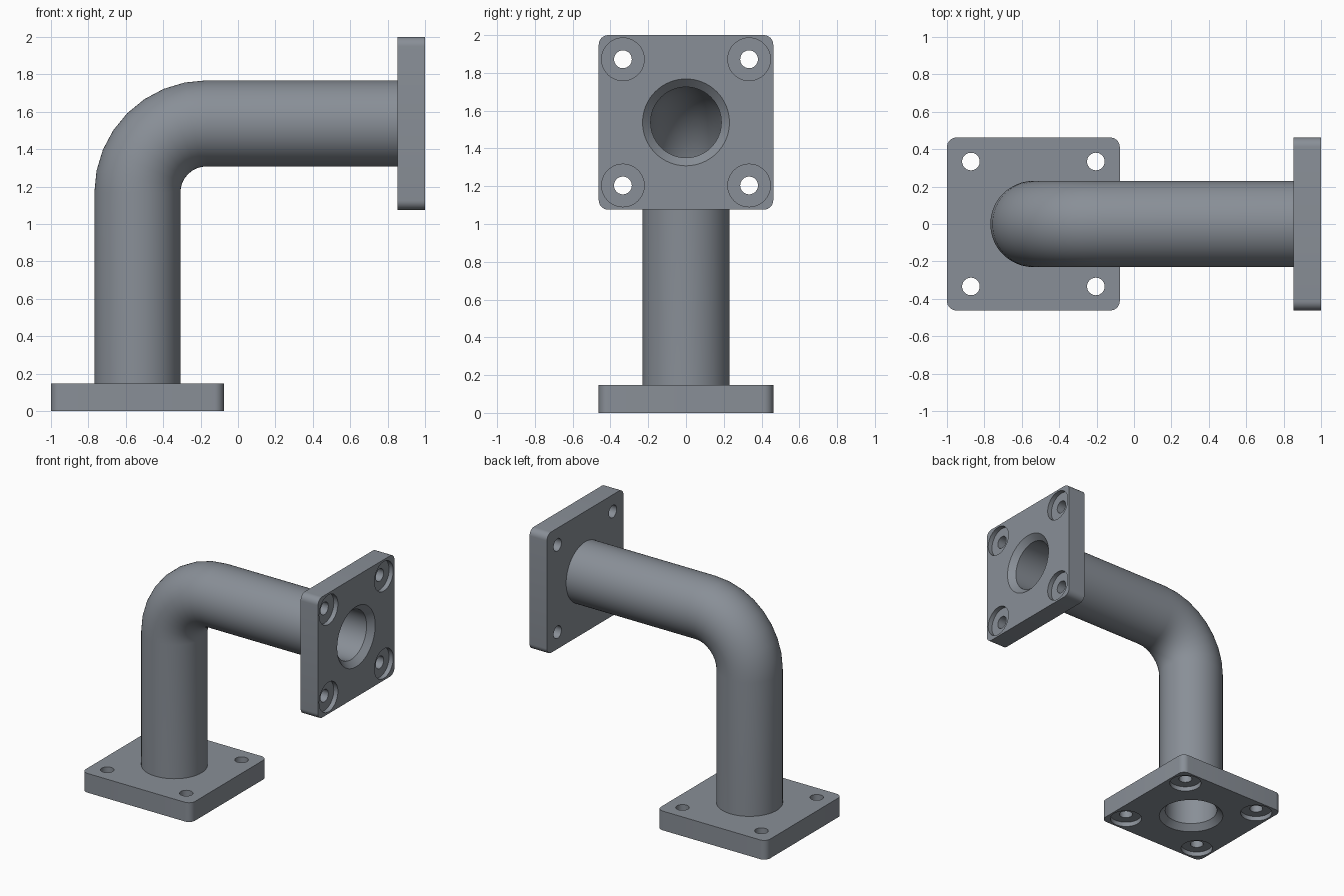
import bpy, bmesh
from math import sin, cos, pi, radians
from mathutils import Vector

if "Cube" in bpy.data.objects:
    bpy.data.objects.remove(bpy.data.objects["Cube"])

HALF, THICK, CORNER = 0.462, 0.147, 0.05     # square flange
R_OUT, R_IN, R_BEND = 0.23, 0.187, 0.37      # pipe
CX, CZ = -0.538, 1.538                       # pipe centre lines
SEG = 64

steel = bpy.data.materials.new("dark_steel")
steel.diffuse_color = (0.25, 0.275, 0.31, 1)
steel.use_nodes = True
steel.node_tree.nodes["Principled BSDF"].inputs["Base Color"].default_value = steel.diffuse_color


def make_object(name, bm):
    bmesh.ops.recalc_face_normals(bm, faces=bm.faces)
    mesh = bpy.data.meshes.new(name)
    bm.to_mesh(mesh)
    bm.free()
    mesh.materials.append(steel)
    obj = bpy.data.objects.new(name, mesh)
    bpy.context.collection.objects.link(obj)
    return obj


def bridge(bm, a, b):
    n = len(a)
    for i in range(n):
        j = (i + 1) % n
        bm.faces.new((a[i], a[j], b[j], b[i]))


def add_lathe(bm, profile, x=0, y=0, seg=SEG):
    """Capped solid of revolution about a vertical axis."""
    rings = [[bm.verts.new((x + r * cos(2 * pi * i / seg), y + r * sin(2 * pi * i / seg), z))
              for i in range(seg)] for r, z in profile]
    for a, b in zip(rings, rings[1:]):
        bridge(bm, a, b)
    bm.faces.new(rings[0])
    bm.faces.new(rings[-1])


def shade(obj):
    bpy.ops.object.select_all(action='DESELECT')
    obj.select_set(True)
    bpy.context.view_layer.objects.active = obj
    bpy.ops.object.shade_smooth_by_angle(angle=radians(30))


# Flange plate: rounded square, mating face at local z = 0
bm = bmesh.new()
outline = []
for q in range(4):
    for k in range(9):
        a = q * pi / 2 + k * pi / 16
        c = q * pi / 2 + pi / 4
        d = (HALF - CORNER) * 2 ** 0.5
        outline.append((d * cos(c) + CORNER * cos(a), d * sin(c) + CORNER * sin(a)))
low = [bm.verts.new((x, y, 0)) for x, y in outline]
high = [bm.verts.new((x, y, THICK)) for x, y in outline]
bridge(bm, low, high)
bm.faces.new(low)
bm.faces.new(high)
base_flange = make_object("base_flange", bm)

# Cutter: chamfered bore and four counterbored bolt holes
bm = bmesh.new()
add_lathe(bm, [(R_IN + 0.086, -0.043), (R_IN, 0.043), (R_IN, 0.3)])
for sx in (-1, 1):
    for sy in (-1, 1):
        add_lathe(bm, [(0.113, -0.1), (0.113, 0.035), (0.047, 0.035), (0.047, 0.3)],
                  sx * 0.334, sy * 0.334, 40)
cutter = make_object("flange_cutter", bm)
cutter.hide_render = True
mod = base_flange.modifiers.new("holes", 'BOOLEAN')
mod.operation, mod.solver, mod.object = 'DIFFERENCE', 'EXACT', cutter
bpy.context.view_layer.objects.active = base_flange
bpy.ops.object.modifier_apply(modifier=mod.name)
bpy.data.objects.remove(cutter)
shade(base_flange)
base_flange.location = (CX, 0, 0)

# Side flange: same plate turned to face +x
side_flange = bpy.data.objects.new("side_flange", base_flange.data)
bpy.context.collection.objects.link(side_flange)
side_flange.location = (1, 0, CZ)
side_flange.rotation_euler = (0, -pi / 2, 0)

# Elbow pipe: rings swept along the path, outer and inner wall
path = [(CX, THICK, 0)]
for k in range(9):
    t = k * pi / 16
    path.append((CX + R_BEND * (1 - cos(t)), CZ - R_BEND * (1 - sin(t)), t))
path.append((1 - THICK, CZ, pi / 2))

bm = bmesh.new()
walls = []
for r in (R_OUT, R_IN):
    rings = []
    for x, z, t in path:
        side = Vector((-cos(t), 0, sin(t)))
        rings.append([bm.verts.new(Vector((x, 0, z)) + side * r * cos(2 * pi * i / SEG)
                                   + Vector((0, r * sin(2 * pi * i / SEG), 0)))
                      for i in range(SEG)])
    for a, b in zip(rings, rings[1:]):
        bridge(bm, a, b)
    walls.append(rings)
for end in (0, -1):
    bridge(bm, walls[0][end], walls[1][end])
shade(make_object("elbow_pipe", bm))
